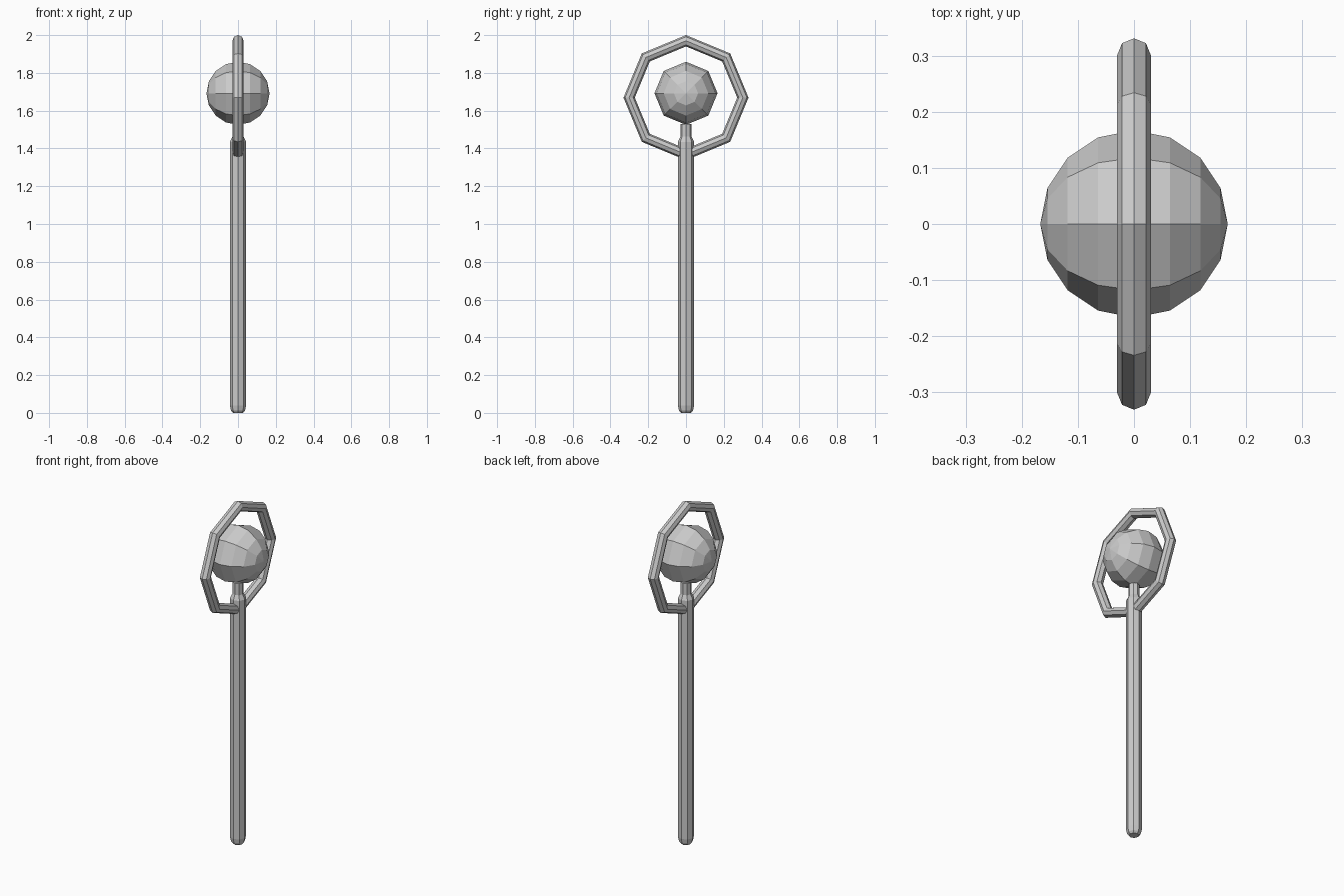
import bpy, bmesh
from math import cos, sin, tau, pi
from mathutils import Matrix

if "Cube" in bpy.data.objects:
    bpy.data.objects.remove(bpy.data.objects["Cube"])

SIDES = 8


def finish(name, bm):
    bmesh.ops.recalc_face_normals(bm, faces=bm.faces)
    mesh = bpy.data.meshes.new(name)
    bm.to_mesh(mesh)
    bm.free()
    obj = bpy.data.objects.new(name, mesh)
    bpy.context.collection.objects.link(obj)
    return obj


def bridge(bm, a, b):
    for i in range(SIDES):
        j = (i + 1) % SIDES
        bm.faces.new((a[i], a[j], b[j], b[i]))


# Staff: octagonal lathe with rounded foot and narrow neck (radius, height)
profile = [(0.027, 0.0), (0.037, 0.012), (0.043, 0.04),
           (0.043, 1.435), (0.03, 1.462), (0.03, 1.53)]
bm = bmesh.new()
rings = [[bm.verts.new((r * cos(tau * i / SIDES), r * sin(tau * i / SIDES), z))
          for i in range(SIDES)] for r, z in profile]
for lower, upper in zip(rings, rings[1:]):
    bridge(bm, lower, upper)
bm.faces.new(rings[0])
bm.faces.new(rings[-1])
finish("staff", bm)

# Hoop: eight-segment ring in the YZ plane with octagonal tube
major, minor, hoop_z = 0.301, 0.03, 1.669
bm = bmesh.new()
rings = []
for k in range(8):
    a = tau * k / 8
    ring = []
    for i in range(SIDES):
        t = tau * i / SIDES
        r = major + minor * cos(t)
        ring.append(bm.verts.new((minor * sin(t), r * cos(a), hoop_z + r * sin(a))))
    rings.append(ring)
for k in range(8):
    bridge(bm, rings[k], rings[(k + 1) % 8])
finish("hoop", bm)

# Orb: faceted sphere with poles along X, resting on the neck
bm = bmesh.new()
bmesh.ops.create_uvsphere(
    bm, u_segments=8, v_segments=8, radius=0.167,
    matrix=Matrix.Translation((0, 0, 1.692)) @ Matrix.Rotation(pi / 2, 4, 'Y'))
finish("orb", bm)
